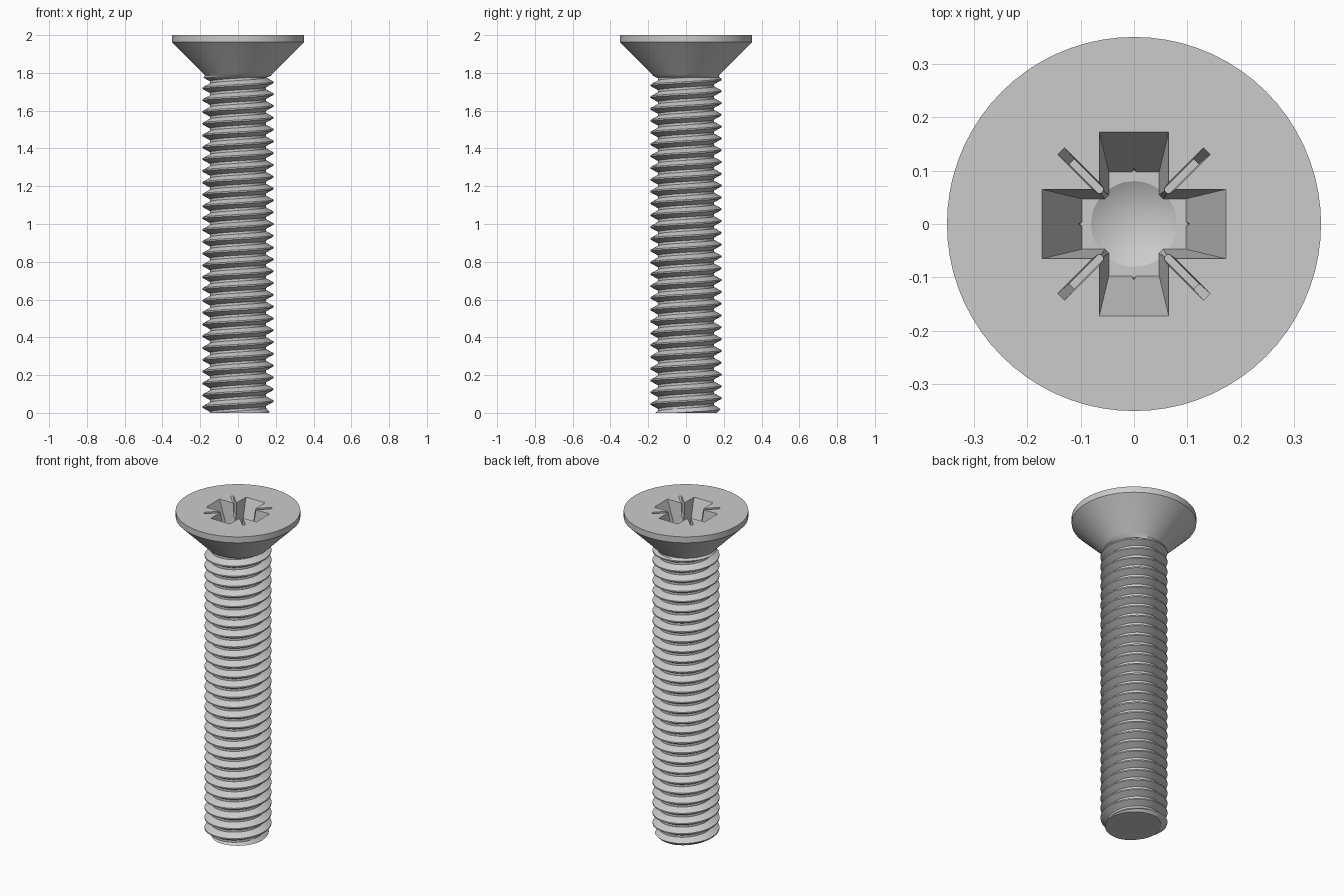
import bpy, bmesh, math
from mathutils import Matrix, Vector

if "Cube" in bpy.data.objects:
    bpy.data.objects.remove(bpy.data.objects["Cube"])

PITCH, SEG = 0.0625, 72
MAJOR, MINOR = 0.1875, 0.149
TOP = 2.0


def set_radius(v, r):
    d = Vector((v.co.x, v.co.y)).normalized() * r
    v.co.x, v.co.y = d.x, d.y


def to_object(name, bm):
    bmesh.ops.recalc_face_normals(bm, faces=bm.faces)
    me = bpy.data.meshes.new(name)
    bm.to_mesh(me)
    bm.free()
    ob = bpy.data.objects.new(name, me)
    bpy.context.collection.objects.link(ob)
    return ob


# Helical thread: one profile swept round and up, each turn joined to the next
profile = [(-0.5, MINOR), (-0.40, MINOR), (-0.06, MAJOR),
           (0.06, MAJOR), (0.40, MINOR), (0.5, MINOR)]
bm = bmesh.new()
prev = None
for j in range(-2 * SEG, 31 * SEG + 1):
    a = 2 * math.pi * j / SEG
    row = [bm.verts.new((r * math.cos(a), r * math.sin(a), PITCH * (j / SEG + u)))
           for u, r in profile]
    if prev:
        for k in range(len(row) - 1):
            bm.faces.new((prev[k], row[k], row[k + 1], prev[k + 1]))
    prev = row
bmesh.ops.remove_doubles(bm, verts=bm.verts, dist=1e-5)

# Trim both ends of the thread
for z, up in ((0.00013, -1), (1.77513, 1)):
    bmesh.ops.bisect_plane(bm, geom=bm.verts[:] + bm.edges[:] + bm.faces[:], dist=1e-6,
                           plane_co=(0, 0, z), plane_no=(0, 0, up), clear_outer=True)
rim = [e for e in bm.edges if e.is_boundary]
low = [e for e in rim if e.verts[0].co.z < 1]
high = [e for e in rim if e.verts[0].co.z > 1]

# Chamfered tip
for v in bm.verts:
    r = v.co.xy.length
    if v.co.z < 0.03:
        set_radius(v, min(r, 0.163 + v.co.z))
for v in {v for e in low for v in e.verts}:
    v.co.z = 0
bmesh.ops.edgeloop_fill(bm, edges=low)

# Neck and countersunk head grown from the top of the thread
for r, z in ((0.174, 1.785), (MAJOR, 1.80), (0.35, 1.963), (0.35, TOP)):
    out = bmesh.ops.extrude_edge_only(bm, edges=high)["geom"]
    high = [g for g in out if isinstance(g, bmesh.types.BMEdge)]
    for v in [g for g in out if isinstance(g, bmesh.types.BMVert)]:
        set_radius(v, r)
        v.co.z = z
bmesh.ops.edgeloop_fill(bm, edges=high)
screw = to_object("screw", bm)


# Recess cutters: tapered blocks given by half sizes at the face and at the floor
def tapered_cutter(name, top, bottom, depth, angle):
    bm = bmesh.new()
    bmesh.ops.create_cube(bm, size=2)
    over = 0.02 / depth
    for v in bm.verts:
        t = -over if v.co.z > 0 else 1
        v.co.x *= top[0] + (bottom[0] - top[0]) * t
        v.co.y *= top[1] + (bottom[1] - top[1]) * t
        v.co.z = TOP - depth * t
    bm.transform(Matrix.Rotation(math.radians(angle), 4, 'Z'))
    return to_object(name, bm)


cutters = [tapered_cutter("corner_cutter", (0.093, 0.093), (0.072, 0.072), 0.189, 45)]
for a in (0, 90):
    cutters.append(tapered_cutter("arm_cutter", (0.172, 0.065), (0.097, 0.047), 0.19, a))
    cutters.append(tapered_cutter("slit_cutter", (0.193, 0.009), (0.165, 0.007), 0.08, a + 45))

# Drill-point cone under the arms
bm = bmesh.new()
bmesh.ops.create_cone(bm, cap_ends=True, segments=48, radius1=0.0, radius2=0.082, depth=0.045,
                      matrix=Matrix.Translation((0, 0, TOP - 0.2115)))
bmesh.ops.remove_doubles(bm, verts=bm.verts, dist=1e-5)
cutters.append(to_object("point_cutter", bm))

bpy.context.view_layer.objects.active = screw
screw.select_set(True)
for c in cutters:
    c.hide_render = True
    mod = screw.modifiers.new("recess", 'BOOLEAN')
    mod.operation, mod.solver, mod.object = 'DIFFERENCE', 'EXACT', c
    bpy.ops.object.modifier_apply(modifier=mod.name)
    bpy.data.objects.remove(c)

bpy.ops.object.shade_smooth_by_angle(angle=math.radians(25))
